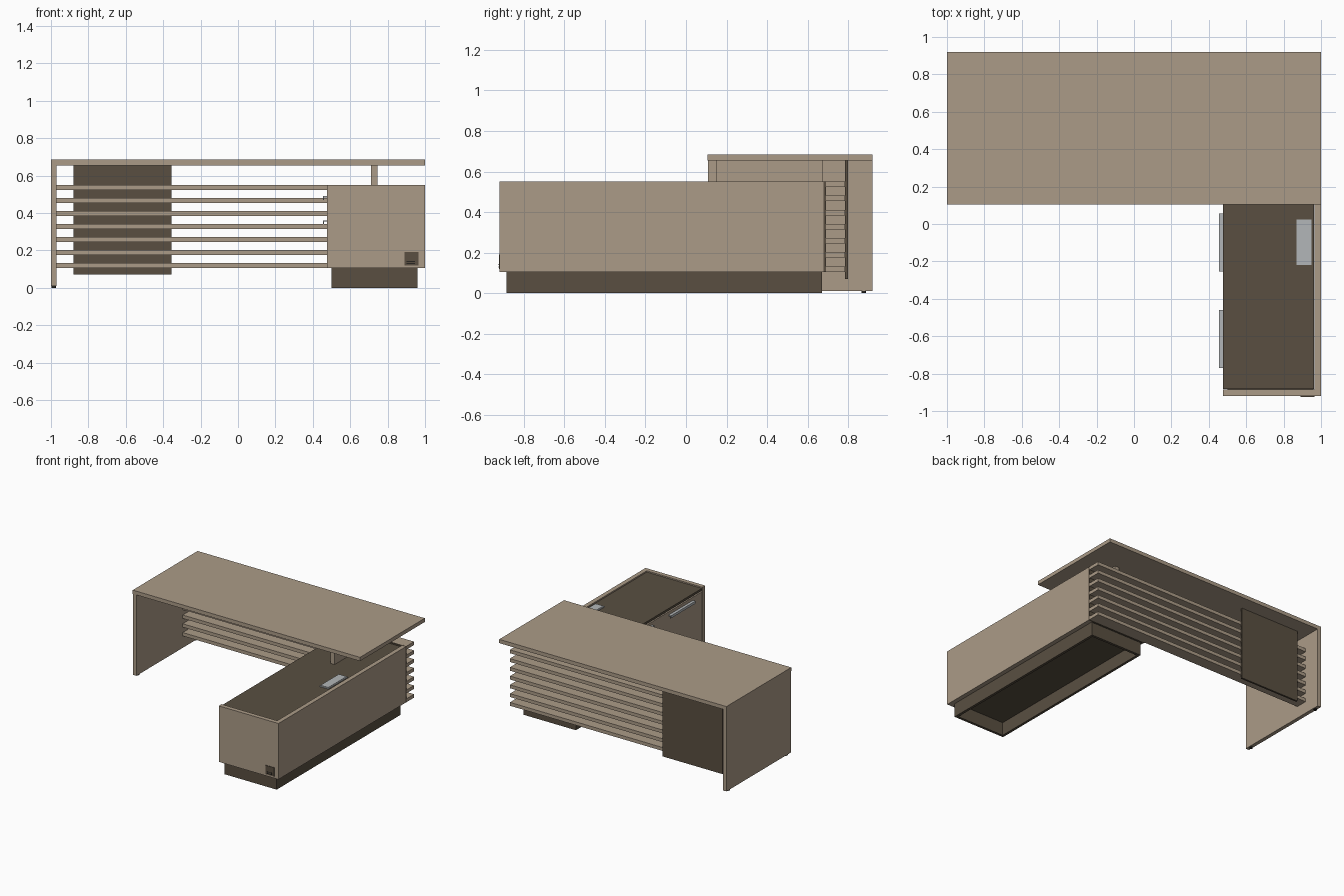
import bpy
import bmesh
from mathutils import Vector

cube = bpy.data.objects.get("Cube")
if cube:
    bpy.data.objects.remove(cube, do_unlink=True)


def material(name, rgb):
    m = bpy.data.materials.new(name)
    m.use_nodes = True
    m.diffuse_color = (*rgb, 1)
    m.node_tree.nodes["Principled BSDF"].inputs["Base Color"].default_value = (*rgb, 1)
    return m


TAN = material("light wood", (0.41, 0.33, 0.245))
DARK = material("dark brown", (0.10, 0.078, 0.053))
SILVER = material("brushed metal", (0.45, 0.47, 0.48))
BLACK = material("black", (0.02, 0.018, 0.015))


def box(name, x, y, z, mat):
    """Box given by its (low, high) range on each axis."""
    bm = bmesh.new()
    bmesh.ops.create_cube(bm, size=1)
    for v in bm.verts:
        v.co = Vector([(a + b) / 2 + c * (b - a) for c, (a, b) in zip(v.co, (x, y, z))])
    me = bpy.data.meshes.new(name)
    bm.to_mesh(me)
    bm.free()
    me.materials.append(mat)
    ob = bpy.data.objects.new(name, me)
    bpy.context.collection.objects.link(ob)
    return ob


def foot(name, x, y):
    bpy.ops.mesh.primitive_cylinder_add(vertices=16, radius=0.012, depth=0.012, location=(x, y, 0.006))
    ob = bpy.context.object
    ob.name = name
    ob.data.materials.append(BLACK)
    bpy.ops.object.shade_smooth_by_angle()


# Desk: top, end panel with feet, beam resting on the cabinet
box("desk_top", (-1, 1), (0.105, 0.92), (0.655, 0.685), TAN)
box("end_panel", (-1, -0.97), (0.108, 0.92), (0.01, 0.655), TAN)
for i, y in enumerate((0.148, 0.877)):
    foot(f"foot_{i + 1}", -0.985, y)
box("support_beam", (0.71, 0.745), (0.15, 0.675), (0.54, 0.655), TAN)

# Modesty screen: horizontal slats and a dark panel behind them
for i in range(7):
    z = 0.105 + i * 0.0697
    box(f"slat_{i + 1}", (-0.97, 1), (0.69, 0.785), (z, z + 0.027), TAN)
box("modesty_panel", (-0.88, -0.355), (0.785, 0.80), (0.07, 0.655), DARK)

# Side cabinet: carcass, cladding panels and back
box("cabinet_body", (0.49, 0.96), (-0.88, 0.675), (0.105, 0.525), DARK)
box("cabinet_top", (0.477, 0.962), (-0.882, 0.675), (0.525, 0.542), DARK)
box("cabinet_front_panel", (0.475, 1), (-0.92, -0.885), (0.105, 0.55), TAN)
box("cabinet_side_panel", (0.965, 1), (-0.885, 0.678), (0.105, 0.55), TAN)
box("cabinet_back", (0.475, 1), (0.678, 0.69), (0.105, 0.55), DARK)

# Cabinet fronts on the user's side: a door, two drawers and a rear door
box("door_front", (0.477, 0.49), (-0.88, -0.362), (0.108, 0.515), TAN)
box("drawer_upper", (0.477, 0.49), (-0.358, 0.158), (0.378, 0.515), TAN)
box("drawer_lower", (0.477, 0.49), (-0.358, 0.158), (0.108, 0.374), TAN)
box("door_rear", (0.477, 0.49), (0.162, 0.675), (0.108, 0.515), TAN)


def handle(name, y, z):
    box(name + "_ledge", (0.455, 0.478), (y - 0.155, y + 0.155), (z - 0.006, z), SILVER)
    box(name + "_lip", (0.455, 0.460), (y - 0.155, y + 0.155), (z - 0.020, z - 0.006), SILVER)


handle("door_handle", -0.615, 0.49)
handle("upper_drawer_handle", -0.10, 0.49)
handle("lower_drawer_handle", -0.10, 0.36)

# Hollow plinth open underneath
for name, x in (("left", (0.94, 0.96)), ("right", (0.50, 0.52))):
    box(f"plinth_{name}", x, (-0.885, 0.67), (0, 0.105), DARK)
for name, y in (("front", (-0.885, -0.865)), ("back", (0.65, 0.67))):
    box(f"plinth_{name}", (0.52, 0.94), y, (0, 0.105), DARK)

# Cable flap on the cabinet top
box("cable_flap_frame", (0.87, 0.95), (-0.22, 0.025), (0.542, 0.547), SILVER)
box("cable_flap_lid", (0.878, 0.942), (-0.21, 0.015), (0.547, 0.550), SILVER)

# Socket plate with slots on the cabinet front
box("socket_plate", (0.89, 0.965), (-0.924, -0.92), (0.12, 0.19), DARK)
for i in range(2):
    z = 0.127 + i * 0.012
    box(f"socket_slot_{i + 1}", (0.90, 0.945), (-0.9255, -0.924), (z, z + 0.005), BLACK)
